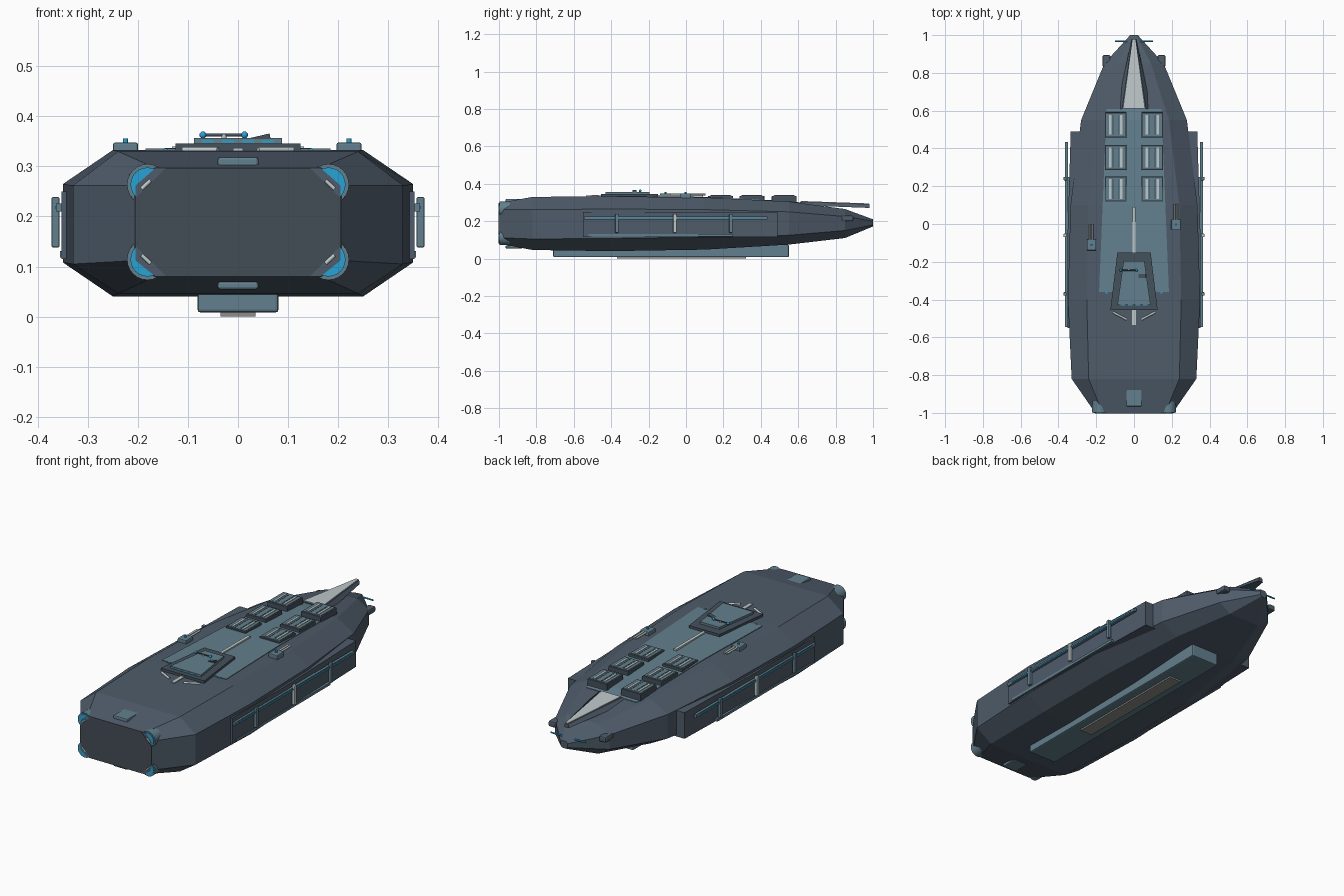
import bpy, bmesh
from mathutils import Vector

cube = bpy.data.objects.get("Cube")
if cube:
    bpy.data.objects.remove(cube, do_unlink=True)


def material(name, rgb):
    m = bpy.data.materials.new(name)
    m.use_nodes = True
    col = (*rgb, 1)
    m.diffuse_color = col
    bsdf = m.node_tree.nodes["Principled BSDF"]
    bsdf.inputs["Base Color"].default_value = col
    bsdf.inputs["Roughness"].default_value = 0.6
    return m


HULL = material("slate hull", (0.078, 0.107, 0.145))
TEAL = material("teal panel", (0.124, 0.216, 0.268))
PALE = material("pale metal", (0.52, 0.58, 0.59))
BLUE = material("bright blue", (0.022, 0.36, 0.66))
DARK = material("dark trim", (0.06, 0.082, 0.108))
FACE = material("charcoal bow", (0.057, 0.075, 0.092))
GREY = material("warm grey", (0.27, 0.27, 0.25))


def finish(name, bm, mat, smooth=False):
    bmesh.ops.recalc_face_normals(bm, faces=bm.faces)
    me = bpy.data.meshes.new(name)
    bm.to_mesh(me)
    bm.free()
    me.materials.append(mat)
    ob = bpy.data.objects.new(name, me)
    bpy.context.collection.objects.link(ob)
    if smooth:
        for p in me.polygons:
            p.use_smooth = len(p.vertices) == 4
    return ob


def loft(name, rings, mat):
    """Skin a list of equal-length rings and cap both ends."""
    bm = bmesh.new()
    vs = [[bm.verts.new(p) for p in r] for r in rings]
    n = len(vs[0])
    for a, b in zip(vs, vs[1:]):
        for i in range(n):
            j = (i + 1) % n
            bm.faces.new((a[i], a[j], b[j], b[i]))
    bm.faces.new(vs[0])
    bm.faces.new(vs[-1])
    return finish(name, bm, mat)


def prism(name, pts, z0, z1, mat):
    return loft(name, [[(x, y, z) for x, y in pts] for z in (z0, z1)], mat)


def box(name, x, y, z, mat, bevel=0):
    """Box from (min, max) ranges."""
    ob = prism(name, [(x[0], y[0]), (x[1], y[0]), (x[1], y[1]), (x[0], y[1])], z[0], z[1], mat)
    if bevel:
        b = ob.modifiers.new("bevel", "BEVEL")
        b.width, b.segments = bevel, 2
    return ob


def rod(name, a, b, r, mat, r2=None, sides=12):
    a, b = Vector(a), Vector(b)
    bm = bmesh.new()
    bmesh.ops.create_cone(bm, cap_ends=True, segments=sides, radius1=r,
                          radius2=r if r2 is None else r2, depth=(b - a).length)
    bm.transform((b - a).to_track_quat("Z", "Y").to_matrix().to_4x4())
    bmesh.ops.translate(bm, verts=bm.verts, vec=(a + b) / 2)
    return finish(name, bm, mat, True)


def trapezoid(half0, y0, half1, y1):
    return [(-half0, y0), (half0, y0), (half1, y1), (-half1, y1)]


# Hull: y, half width, half deck width, deck z, upper side z, lower side z, bottom z
STATIONS = [
    (-1.0, .205, .165, .297, .262, .112, .08),
    (-.82, .33, .24, .33, .262, .105, .046),
    (-.4, .35, .25, .333, .265, .108, .04),
    (.1, .336, .24, .327, .262, .115, .048),
    (.55, .28, .185, .305, .25, .125, .075),
    (.85, .157, .09, .265, .225, .15, .11),
    (1.0, .02, .012, .21, .2, .18, .172),
]
loft("hull", [[(-d, y, t), (d, y, t), (w, y, u), (w, y, l), (d, y, b), (-d, y, b),
               (-w, y, l), (-w, y, u)] for y, w, d, t, u, l, b in STATIONS], HULL)


def deck_z(y):
    for a, b in zip(STATIONS, STATIONS[1:]):
        if y <= b[0]:
            return a[3] + (b[3] - a[3]) * (y - a[0]) / (b[0] - a[0])
    return STATIONS[-1][3]


# Deck inlay following the top of the hull
rings = []
for y in (-.36, .1, .55, .61):
    h = .185 - .04 * (y + .36) / .97
    z = deck_z(y)
    rings.append([(-h, y, z - .004), (h, y, z - .004), (h, y, z + .003), (-h, y, z + .003)])
loft("deck_inlay", rings, TEAL)
box("deck_strip", (-.008, .008), (-.15, .09), (.325, .339), PALE)

# Deck hatches with frames, panels and slats
for s in (-1, 1):
    for y in (.185, .352, .525):
        x, z = s * .097, .335
        box("hatch_frame", (x - .057, x + .057), (y - .067, y + .067), (deck_z(y) - .008, z), DARK, .003)
        box("hatch_panel", (x - .05, x + .05), (y - .058, y + .058), (z - .005, z + .002), TEAL)
        for k in (-1, 1):
            box("hatch_slat", (x + k * .029 - .006, x + k * .029 + .006), (y - .052, y + .052), (z, z + .005), PALE)
            box("hatch_groove", (x + k * .014 - .002, x + k * .014 + .002), (y - .052, y + .052), (z, z + .003), DARK)

# Bridge block with windows
prism("bridge_base", trapezoid(.125, -.455, .088, -.15), .325, .346, DARK)
prism("bridge_roof", trapezoid(.088, -.43, .055, -.195), .34, .357, TEAL)
for i in range(4):
    x = -.06 + i * .04
    box("bridge_window", (x - .012, x + .012), (-.4315, -.428), (.348, .352), BLUE)
rod("sensor_bar", (-.07, -.245, .363), (.013, -.245, .363), .003, DARK)
for x in (-.07, .013):
    bm = bmesh.new()
    bmesh.ops.create_uvsphere(bm, u_segments=12, v_segments=8, radius=.007)
    bmesh.ops.translate(bm, verts=bm.verts, vec=(x, -.245, .363))
    finish("sensor_ball", bm, BLUE, True)
rod("sensor_mast", (-.028, -.245, .355), (-.028, -.245, .364), .005, PALE)
loft("roof_fin", [[(.02, y, .356), (.065, y, .356), (.063, y, .366)] for y in (-.285, -.265)], DARK)

# Pale bars ahead of the bridge
box("front_bar", (-.01, .01), (-.535, -.455), (.325, .337), PALE)
for s in (-1, 1):
    rod("front_arm", (s * .04, -.505, .333), (s * .11, -.468, .333), .006, PALE, sides=8)
    box("deck_lamp", sorted((s * .141, s * .15)), (-.368, -.357), (.33, .336), BLUE)

# Deck guns
for x, y in ((-.225, -.11), (.222, -.003)):
    box("gun_base", (x - .025, x + .025), (y - .03, y + .028), (.318, .348), TEAL, .004)
    for dx in (-.008, .006):
        rod("gun_barrel", (x + dx, y, .342), (x + dx, y + .108, .342), .005, PALE)
    rod("gun_sight", (x, y, .345), (x, y, .356), .005, BLUE)

# Stern spike: dark wedge with pale inlay
loft("spike_body", [[(-h, y, b), (h, y, b), (h * .7, y, t), (-h * .7, y, t)]
                    for y, h, b, t in ((.61, .09, .285, .304), (.98, .013, .271, .291))], HULL)
loft("spike_inlay", [[(-h, y, t - .006), (h, y, t - .006), (h, y, t), (-h, y, t)]
                     for y, h, t in ((.615, .055, .308), (.978, .007, .295))], PALE)
rod("stern_whisker", (-.1, .967, .215), (.1, .967, .215), .004, BLUE, sides=8)

# Keel
box("keel", (-.081, .081), (-.71, .55), (.008, .075), TEAL, .006)
box("keel_plate", (-.035, .035), (-.37, .32), (.0, .009), GREY)

# Bow hatches, above and below
box("upper_bow_hatch", (-.041, .041), (-.965, -.875), (.295, .319), TEAL, .005)
box("lower_bow_hatch", (-.041, .041), (-.965, -.875), (.054, .07), TEAL, .005)

# Bow face plate
w, c, lo, hi = .206, .062, .081, .297
face = [(-w, lo + c), (-w + c, lo), (w - c, lo), (w, lo + c), (w, hi - c), (w - c, hi), (-w + c, hi), (-w, hi - c)]
loft("bow_plate", [[(x, y, z) for x, z in face] for y in (-1.002, -.985)], FACE)

MID = .189
for s in (-1, 1):
    # Corner thrusters, each with a fairing and a pale pin
    for top in (-1, 1):
        x, z = s * .181, MID + top * .075
        rod("thruster_shell", (x, -.997, z), (x, -.935, z), .041, TEAL, sides=24)
        rod("thruster_glow", (x, -1.0, z), (x, -.99, z), .034, BLUE, sides=24)
        rod("thruster_fairing", (x, -.94, z), (s * .2, -.84, z), .036, HULL, .02, sides=8)
        rod("thruster_pin", (s * .175, -1.0, MID + top * .083), (s * .193, -1.0, MID + top * .066),
            .004, PALE, sides=6)
        corner = [(.16, .111), (.238, .111), (.247, .101), (.247, .012)]
        loft("corner_fairing", [[(s * (.2 + (px - .2) * k), y, MID + top * (.08 + (pz - .08) * k))
                                 for px, pz in corner] for k, y in ((1, -.85), (1, -.875), (.4, -.95))], HULL)

    # Side sponson
    outline = [(s * .26, -.55), (s * .353, -.55), (s * .353, -.1), (s * .335, .49), (s * .26, .49)]
    prism("sponson", outline, .115, .25, HULL)

    # Side rails and posts
    box("upper_rail", sorted((s * .35, s * .364)), (-.545, .435), (.21, .226), TEAL)
    box("rail_light", sorted((s * .362, s * .366)), (-.51, .41), (.216, .221), BLUE)
    box("lower_rail", sorted((s * .335, s * .356)), (-.52, .25), (.118, .131), TEAL)
    for y, m in ((-.37, TEAL), (-.06, PALE), (.24, TEAL)):
        box("rail_post", sorted((s * .357, s * .373)), (y - .009, y + .009), (.138, .239), m, .003)

    # Stern pods
    box("stern_pod", sorted((s * .125, s * .166)), (.83, .895), (.2, .23), HULL, .008)
